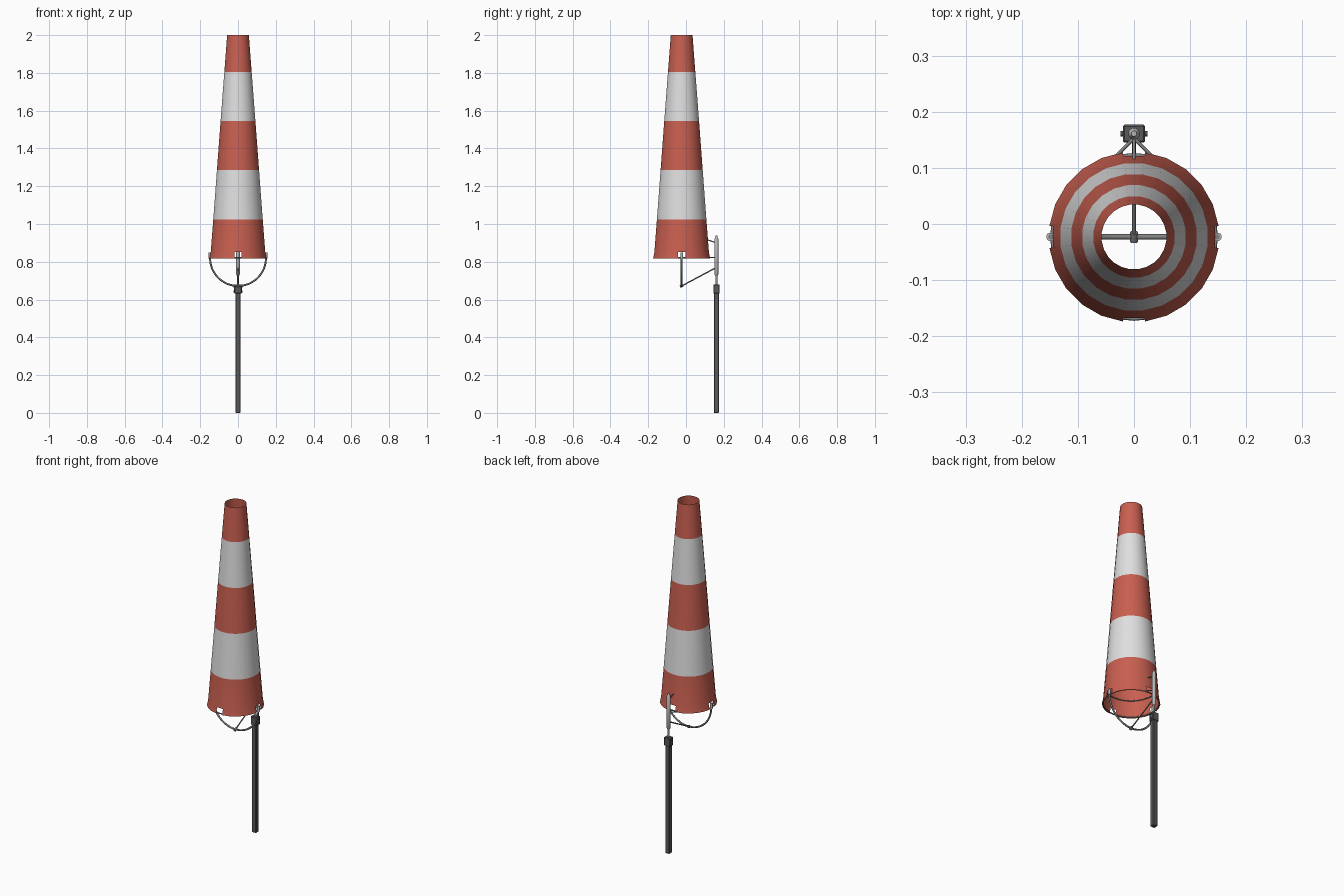
import bpy, bmesh, math
from mathutils import Vector

if "Cube" in bpy.data.objects:
    bpy.data.objects.remove(bpy.data.objects["Cube"])

CY = -0.023      # sock axis
PY = 0.161       # mast axis
N = 24


def mat(name, c):
    m = bpy.data.materials.new(name)
    m.diffuse_color = (*c, 1)
    m.use_nodes = True
    m.node_tree.nodes["Principled BSDF"].inputs["Base Color"].default_value = m.diffuse_color
    return m


RED = mat("red fabric", (0.58, 0.115, 0.08))
WHITE = mat("white fabric", (0.74, 0.74, 0.74))
DARK = mat("dark steel", (0.10, 0.10, 0.10))
STEEL = mat("steel rod", (0.22, 0.22, 0.22))
LIGHT = mat("light metal", (0.48, 0.48, 0.48))


def finish(bm, name, mats, smooth=True):
    me = bpy.data.meshes.new(name)
    bm.to_mesh(me)
    bm.free()
    ob = bpy.data.objects.new(name, me)
    bpy.context.collection.objects.link(ob)
    for m in mats:
        me.materials.append(m)
    if smooth:
        bpy.ops.object.select_all(action='DESELECT')
        ob.select_set(True)
        bpy.context.view_layer.objects.active = ob
        bpy.ops.object.shade_smooth_by_angle(angle=math.radians(35))
    return ob


def lathe(name, profile, center, m, n=16, cap=True):
    """Surface of revolution about a vertical axis, profile of (radius, z)."""
    bm = bmesh.new()
    rings = [[bm.verts.new((center[0] + r * math.cos((i + .5) * math.tau / n),
                            center[1] + r * math.sin((i + .5) * math.tau / n), z))
              for i in range(n)] for r, z in profile]
    for a, b in zip(rings, rings[1:]):
        for i in range(n):
            j = (i + 1) % n
            bm.faces.new((a[i], a[j], b[j], b[i]))
    if cap:
        bm.faces.new(rings[0][::-1])
        bm.faces.new(rings[-1])
    return finish(bm, name, [m])


def rod(name, pts, r, m, closed=False):
    """Round tube along a path."""
    cu = bpy.data.curves.new(name, 'CURVE')
    cu.dimensions = '3D'
    cu.bevel_depth = r
    cu.bevel_resolution = 2
    cu.use_fill_caps = True
    sp = cu.splines.new('POLY')
    sp.points.add(len(pts) - 1)
    for p, q in zip(sp.points, pts):
        p.co = (*q, 1)
    sp.use_cyclic_u = closed
    cu.materials.append(m)
    ob = bpy.data.objects.new(name, cu)
    bpy.context.collection.objects.link(ob)
    return ob


def box(name, center, size, m, bevel=0.0):
    bm = bmesh.new()
    bmesh.ops.create_cube(bm, size=1)
    for v in bm.verts:
        v.co = Vector(center) + Vector([a * b for a, b in zip(v.co, size)])
    if bevel:
        bmesh.ops.bevel(bm, geom=bm.edges[:], offset=bevel, segments=1, affect='EDGES')
    return finish(bm, name, [m], False)


# Striped fabric cone, with four gaps cut in the hem
levels = [(0.152, 0.818), (0.1455, 0.852), (0.132, 1.025), (0.1125, 1.285),
          (0.093, 1.545), (0.073, 1.805), (0.058, 2.0)]
bm = bmesh.new()
rings = [[bm.verts.new((r * math.cos((i + .5) * math.tau / N),
                        CY + r * math.sin((i + .5) * math.tau / N), z))
          for i in range(N)] for r, z in levels]
for k in range(len(rings) - 1):
    for i in range(N):
        if k == 0 and (i + 1) % (N // 4) == 0:
            continue
        j = (i + 1) % N
        f = bm.faces.new((rings[k][i], rings[k][j], rings[k + 1][j], rings[k + 1][i]))
        f.material_index = 1 if k in (2, 4) else 0
finish(bm, "fabric_sock", [RED, WHITE])


def circle(r, z, n=32):
    return [(r * math.cos(i * math.tau / n), CY + r * math.sin(i * math.tau / n), z)
            for i in range(n)]


# Wire frame: two hoops, the hanging half hoop and its struts
rod("mouth_hoop", circle(0.146, 0.822), 0.0035, STEEL, True)
rod("upper_hoop", circle(0.136, 0.915), 0.003, STEEL, True)
arc = [(0.148 * math.cos(a), CY, 0.82 - 0.148 * math.sin(a))
       for a in [i * math.pi / 24 for i in range(25)]]
rod("hanging_half_hoop", [(0.148, CY, 0.85)] + arc + [(-0.148, CY, 0.85)], 0.005, STEEL)
rod("lower_strut", [(0, CY, 0.672), (0, PY, 0.77)], 0.0035, STEEL)
rod("strut_collar", [(0, CY - 0.008, 0.668), (0, CY + 0.008, 0.676)], 0.0075, STEEL)
rod("upper_strut", [(0, 0.112, 0.917), (0, PY, 0.9)], 0.003, STEEL)
for s in (-1, 1):
    rod("mouth_strut", [(s * 0.034, 0.119, 0.822), (0, PY - 0.008, 0.822)], 0.003, STEEL)
    lathe("hoop_clip", [(0.0075, 0.818), (0.0075, 0.85)], (s * 0.149, CY), LIGHT, 12)

# Turning sleeve on its spindle
lathe("spindle", [(0.005, 0.67), (0.005, 0.74)], (0, PY), LIGHT, 12)
lathe("sleeve", [(0.007, 0.728), (0.0105, 0.733), (0.0105, 0.922), (0.007, 0.927),
                 (0.005, 0.938)], (0, PY), LIGHT, 12)

# Square mast with clamp and bolts
box("mast", (0, PY, 0.335), (0.028, 0.028, 0.67), DARK, 0.003)
box("clamp", (0, PY, 0.656), (0.04, 0.032, 0.05), DARK, 0.003)
for z in (0.643, 0.668):
    rod("clamp_bolt", [(-0.0245, PY, z), (0.0245, PY, z)], 0.005, DARK)
